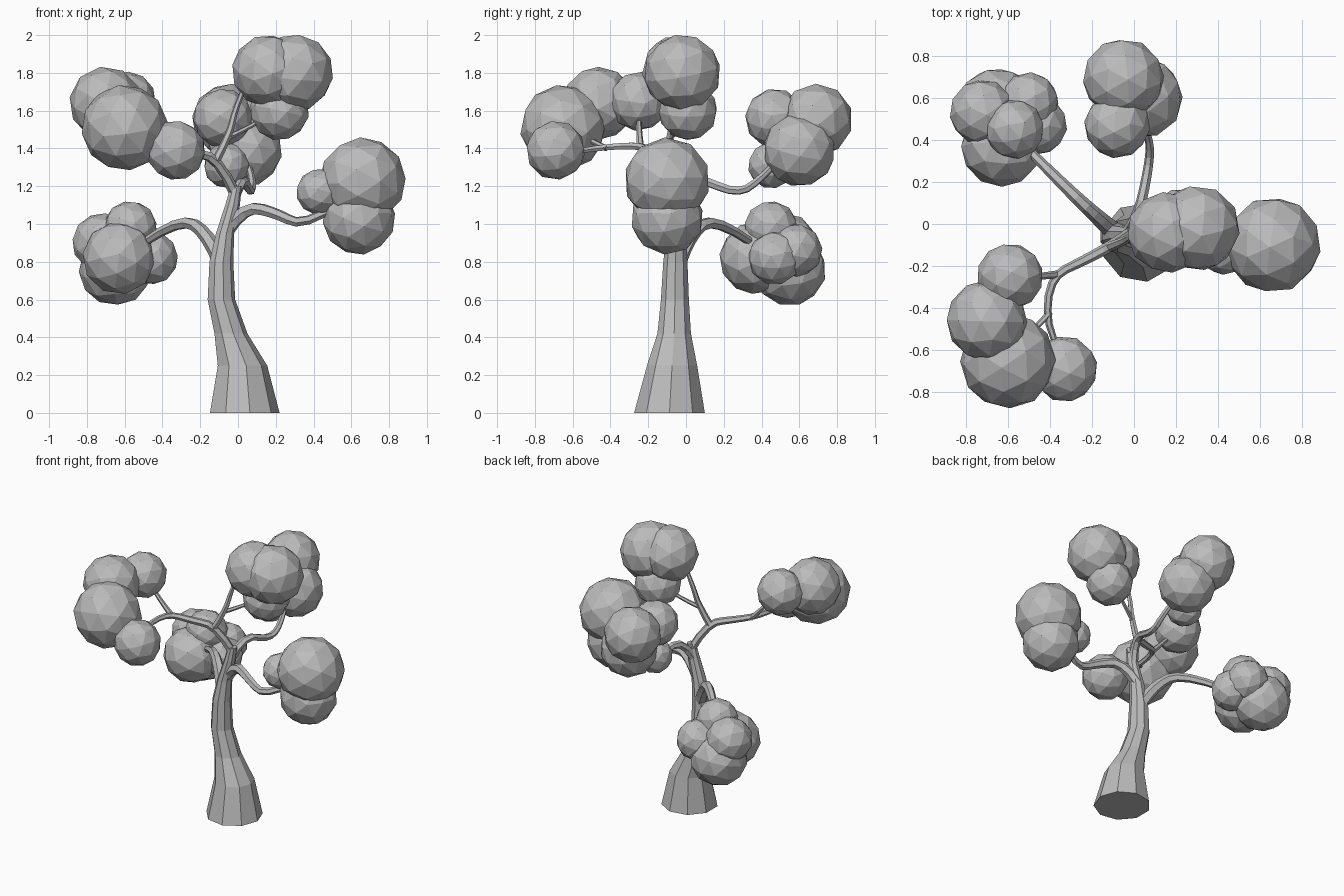
import bpy, bmesh, random
from math import tau
from mathutils import Euler, Matrix, Vector

random.seed(4)
cube = bpy.data.objects.get("Cube")
if cube:
    bpy.data.objects.remove(cube, do_unlink=True)

tone = (.5, .5, .5, 1)
grey = bpy.data.materials.new("plain grey")
grey.use_nodes = True
grey.diffuse_color = tone
grey.node_tree.nodes["Principled BSDF"].inputs["Base Color"].default_value = tone

# Ball sizes shared by all foliage clusters
huge, big, medium, small, tiny = .225, .19, .155, .14, .12


def place(name, data):
    """Put finished geometry into the scene under a part name."""
    data.materials.append(grey)
    part = bpy.data.objects.new(name, data)
    bpy.context.collection.objects.link(part)
    return part


def place_bmesh(name, bm):
    bmesh.ops.recalc_face_normals(bm, faces=bm.faces)
    mesh = bpy.data.meshes.new(name)
    bm.to_mesh(mesh)
    bm.free()
    return place(name, mesh)


def branch(name, thick, thin, *path):
    """Faceted limb along a smooth path, tapering evenly from thick to thin."""
    curve = bpy.data.curves.new(name, "CURVE")
    curve.dimensions = "3D"
    curve.bevel_depth = 1
    curve.bevel_resolution = 1
    curve.use_fill_caps = True
    curve.resolution_u = 3
    spline = curve.splines.new("NURBS")
    spline.points.add(len(path) - 1)
    spline.use_smooth = False
    spline.use_endpoint_u = True
    spline.order_u = 3
    last = len(path) - 1
    for index, (point, spot) in enumerate(zip(spline.points, path)):
        point.co = (*spot, 1)
        point.radius = thick + (thin - thick) * index / last
    limb = place(name, curve)
    bpy.ops.object.select_all(action="DESELECT")
    limb.select_set(True)
    bpy.context.view_layer.objects.active = limb
    bpy.ops.object.convert(target="MESH")


def foliage(name, *balls):
    """Cluster of overlapping faceted balls, each turned a random way."""
    bm = bmesh.new()
    for x, y, z, radius in balls:
        turn = Euler([random.uniform(0, tau) for axis in range(3)]).to_matrix().to_4x4()
        bmesh.ops.create_icosphere(bm, subdivisions=2, radius=radius * 1.02,
                                   matrix=Matrix.Translation((x, y, z)) @ turn)
    place_bmesh(name, bm)


def trunk(name, sides, *sections):
    """Level rings given by height, sideways lean and radius, skinned together."""
    bm = bmesh.new()
    rings = []
    for height, lean, radius in sections:
        centre = Vector((lean, -.04 - radius / 4, height))
        rings.append([
            bm.verts.new(centre + Matrix.Rotation(tau * k / sides, 3, "Z") @ Vector((radius, 0, 0)))
            for k in range(sides)])
    for lower, upper in zip(rings, rings[1:]):
        for k in range(sides):
            bm.faces.new((lower[k - 1], lower[k], upper[k], upper[k - 1]))
    bm.faces.new(rings[0])
    bm.faces.new(rings[-1])
    place_bmesh(name, bm)


# Trunk, flared at the foot and leaning
trunk("trunk", 9, (0, .03, .19), (.25, .02, .135), (.42, -.04, .09), (.6, -.09, .075),
      (.8, -.09, .065), (.95, -.07, .05), (1.1, -.03, .04), (1.2, -.01, .03))

# Main branches
branch("left_branch", .04, .02,
       (-.07, -.04, .95), (.03, -.07, 1.1), (.2, -.16, 1.06),
       (.35, -.19, .98), (.56, -.1, 1.12))
branch("right_back_branch", .045, .022,
       (-.09, -.04, .8), (-.16, .02, .95), (-.3, .15, 1.04), (-.5, .35, .9))
branch("back_branch", .03, .016,
       (-.03, -.04, 1.1), (.02, .03, 1.27), (.07, .27, 1.15), (.08, .4, 1.24), (.04, .5, 1.35))
branch("right_front_branch", .03, .014,
       (-.01, -.04, 1.15), (-.1, -.1, 1.35), (-.25, -.18, 1.38),
       (-.4, -.25, 1.42), (-.42, -.5, 1.4), (-.35, -.6, 1.38))
branch("top_branch", .024, .012,
       (-.12, -.11, 1.33), (-.04, -.08, 1.48), (-.02, -.06, 1.6), (.05, -.05, 1.76))

# Twigs
branch("top_twig", .015, .011, (-.05, -.08, 1.46), (.04, -.04, 1.5), (.14, 0, 1.56))
branch("upper_front_twig", .02, .012, (-.36, -.24, 1.4), (-.44, -.25, 1.48), (-.54, -.25, 1.6))
branch("lower_front_twig", .016, .012, (-.4, -.42, 1.4), (-.45, -.48, 1.43), (-.54, -.56, 1.47))

# Foliage clusters
foliage("left_foliage", (.66, -.1, 1.23, huge), (.64, -.1, 1.03, big), (.43, -.12, 1.17, tiny))
foliage("top_foliage", (.16, -.04, 1.81, big), (.3, -.02, 1.8, big * 1.06), (.22, .01, 1.6, medium))
foliage("back_foliage", (-.05, .69, 1.55, big), (-.08, .47, 1.56, medium),
        (.04, .6, 1.39, big), (-.06, .45, 1.31, tiny))
foliage("right_front_foliage", (-.59, -.25, 1.65, medium), (-.7, -.46, 1.64, big),
        (-.6, -.65, 1.51, huge), (-.33, -.69, 1.39, medium))
foliage("right_back_foliage", (-.57, .45, .98, small), (-.72, .53, .9, medium),
        (-.46, .47, .82, small), (-.65, .55, .76, big),
        (-.63, .37, .82, big), (-.5, .58, .86, small))
